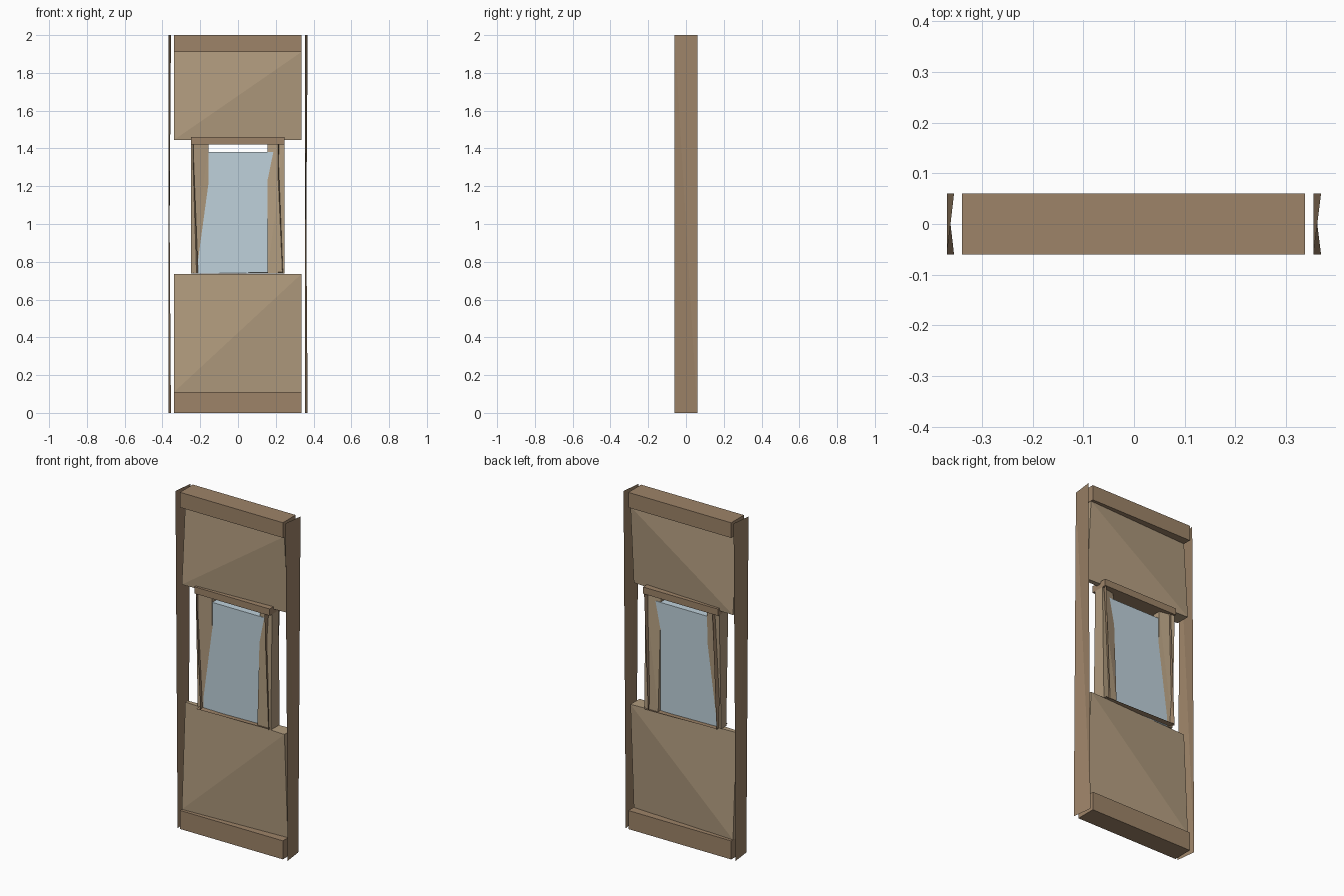
import bpy

if "Cube" in bpy.data.objects:
    bpy.data.objects.remove(bpy.data.objects["Cube"])


def material(name, rgb):
    m = bpy.data.materials.new(name)
    m.diffuse_color = (*rgb, 1)
    m.use_nodes = True
    m.node_tree.nodes["Principled BSDF"].inputs["Base Color"].default_value = m.diffuse_color
    return m


WOOD = material("wood", (0.34, 0.23, 0.14))
PANEL = material("panel_wood", (0.44, 0.33, 0.21))
GLASS = material("glass", (0.52, 0.64, 0.71))


def add_mesh(name, verts, faces, mat):
    me = bpy.data.meshes.new(name)
    me.from_pydata(verts, [], faces)
    me.materials.append(mat)
    ob = bpy.data.objects.new(name, me)
    bpy.context.collection.objects.link(ob)
    return ob


def wedge(name, x0, x1, z0, z1, half, mat):
    """Slab with its own half depth at each corner: lower left, lower right, upper right, upper left."""
    xz = [(x0, z0), (x1, z0), (x1, z1), (x0, z1)]
    verts = [(x, s * h, z) for s in (-1, 1) for (x, z), h in zip(xz, half)]
    faces = [(0, 1, 2), (0, 2, 3), (4, 6, 5), (4, 7, 6)]
    faces += [(i, i + 4, (i + 1) % 4 + 4, (i + 1) % 4) for i in range(4)]
    return add_mesh(name, verts, faces, mat)


def box(name, x0, x1, z0, z1, h, mat):
    return wedge(name, x0, x1, z0, z1, (h,) * 4, mat)


def twisted_board(name, x0, x1, z0, z1, h, mat):
    """Upright sheet whose front and back edges lean opposite ways."""
    verts = [(x1, -h, z0), (x0, h, z0), (x1, h, z1), (x0, -h, z1)]
    return add_mesh(name, verts, [(0, 1, 3), (1, 2, 3)], mat)


# outer posts
twisted_board("left_post", -0.369, -0.355, 0, 2, 0.06, WOOD)
twisted_board("right_post", 0.354, 0.369, 0, 2, 0.06, WOOD)

# top and bottom rails
box("bottom_rail", -0.339, 0.337, 0, 0.11, 0.06, WOOD)
box("top_rail", -0.339, 0.337, 1.91, 2, 0.06, WOOD)

# wall panels, tapered in depth
taper = (0.043, 0.011, 0.043, 0.011)
wedge("lower_panel", -0.339, 0.335, 0.11, 0.735, taper, PANEL)
wedge("upper_panel", -0.339, 0.335, 1.445, 1.91, taper, PANEL)

# window frame
box("window_head", -0.248, 0.245, 1.42, 1.46, 0.053, WOOD)
twisted_board("left_jamb", -0.238, -0.211, 0.737, 1.42, 0.053, WOOD)
twisted_board("right_jamb", 0.211, 0.238, 0.737, 1.42, 0.053, WOOD)
sill = [(-0.238, -0.053, 0.737), (0.238, -0.053, 0.745),
        (0.238, 0.053, 0.737), (-0.238, 0.053, 0.745)]
add_mesh("window_sill", sill, [(0, 1, 2), (0, 2, 3)], WOOD)

# sash stiles and glass pane
wedge("left_stile", -0.248, -0.155, 0.737, 1.42, (0.024, 0.01, 0.024, 0.042), PANEL)
wedge("right_stile", 0.155, 0.245, 0.737, 1.42, (0.04, 0.042, 0.03, 0.012), PANEL)
box("glass_pane", -0.213, 0.197, 0.737, 1.38, 0.02, GLASS)
